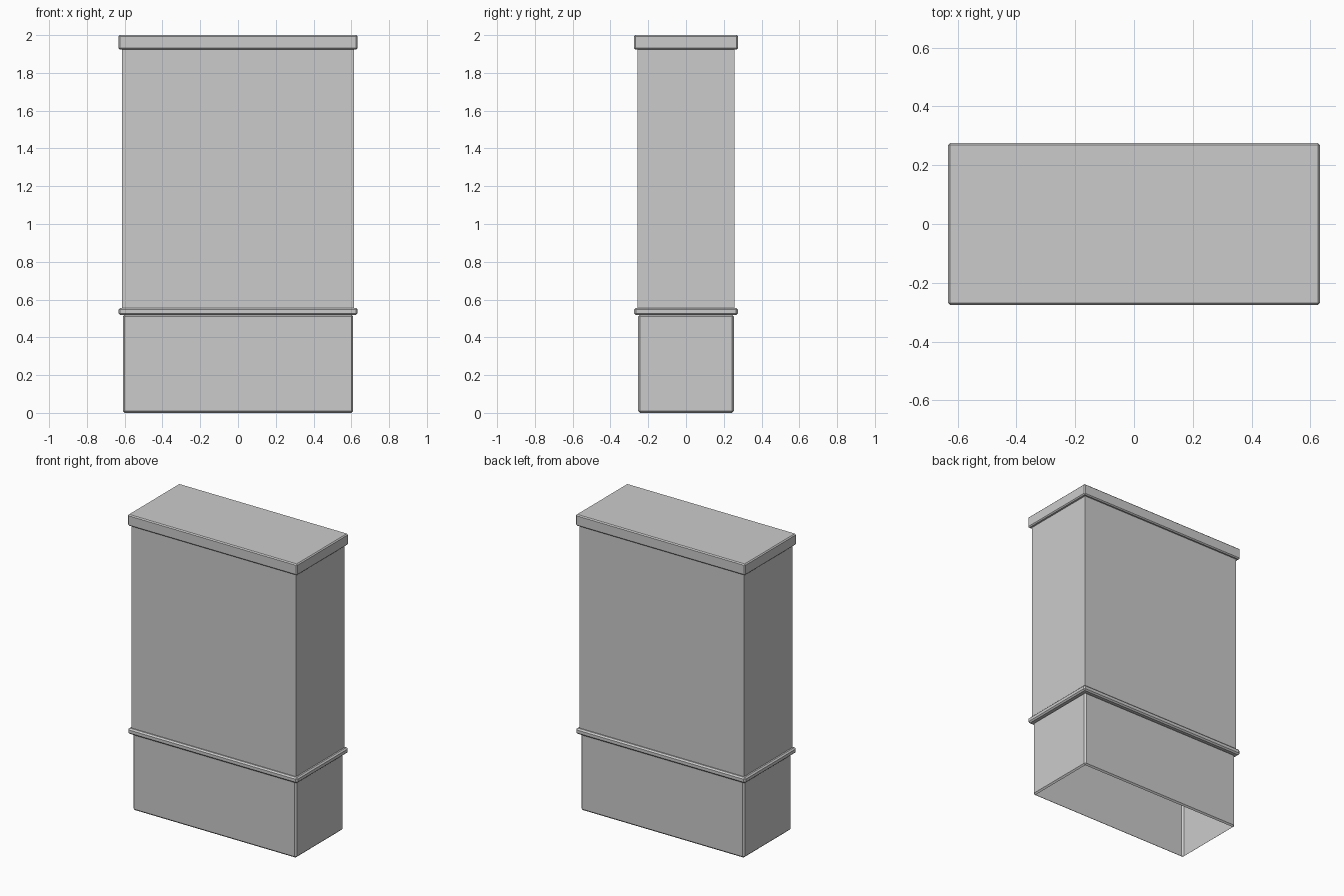
import bpy, bmesh

if "Cube" in bpy.data.objects:
    bpy.data.objects.remove(bpy.data.objects["Cube"])


def box(name, hx, hy, z0, z1, bevel=0.0, open_bottom=False):
    """Box centred on x and y, with chamfered edges and optionally no floor."""
    bm = bmesh.new()
    bmesh.ops.create_cube(bm, size=2)
    for v in bm.verts:
        v.co.x *= hx
        v.co.y *= hy
        v.co.z = z1 if v.co.z > 0 else z0
    if bevel:
        bmesh.ops.bevel(bm, geom=bm.edges[:], offset=bevel, segments=1,
                        profile=0.5, affect='EDGES')
    bm.normal_update()
    if open_bottom:
        floor = [f for f in bm.faces if f.normal.z < -0.99]
        bmesh.ops.delete(bm, geom=floor, context='FACES_ONLY')
    me = bpy.data.meshes.new(name)
    bm.to_mesh(me)
    bm.free()
    ob = bpy.data.objects.new(name, me)
    bpy.context.collection.objects.link(ob)
    return ob


# Hollow lower plinth, open underneath
box("base", 0.61, 0.253, 0.0, 0.52, 0.01, open_bottom=True)
# Thin moulding between base and cabinet
box("moulding", 0.633, 0.275, 0.518, 0.556, 0.009)
# Tall sharp-edged cabinet
box("upper_body", 0.614, 0.258, 0.54, 1.94)
# Top slab
box("cap", 0.633, 0.275, 1.924, 2.0, 0.007)
